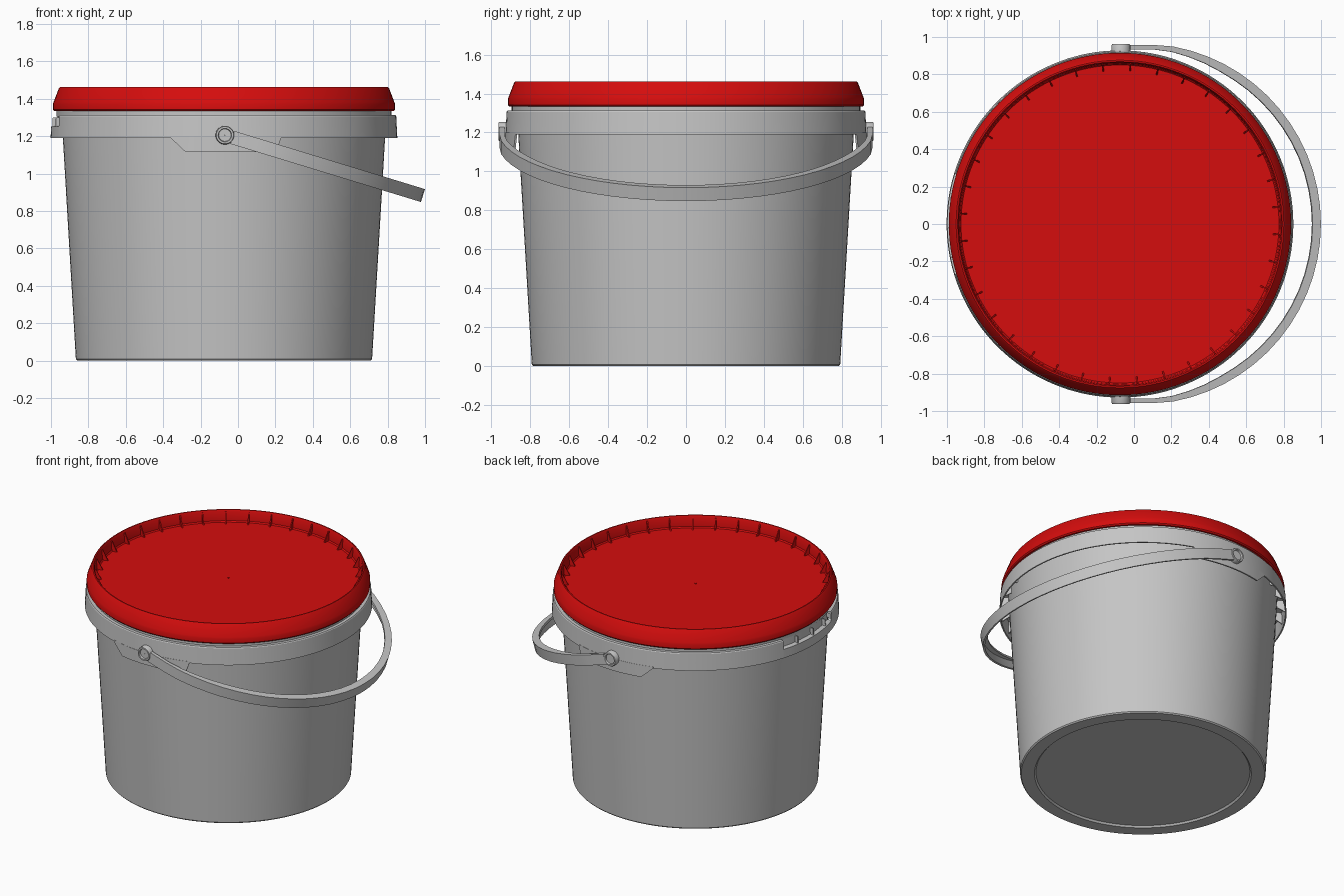
import bpy, bmesh
from math import sin, cos, asin, atan, sqrt, radians, tau, pi
from mathutils import Matrix, Vector

if "Cube" in bpy.data.objects:
    bpy.data.objects.remove(bpy.data.objects["Cube"])

CX = -0.075          # axis of the bucket
RIBS = 36


def material(name, rgb):
    m = bpy.data.materials.new(name)
    m.use_nodes = True
    color = (*rgb, 1)
    m.diffuse_color = color
    bsdf = m.node_tree.nodes["Principled BSDF"]
    bsdf.inputs["Base Color"].default_value = color
    bsdf.inputs["Roughness"].default_value = 0.5
    return m


GREY = material("grey plastic", (0.56, 0.56, 0.56))
RED = material("red plastic", (0.66, 0.004, 0.004))


def finish(bm, name, mat, angle=30):
    """Turn a bmesh into an object, smooth except at sharp edges."""
    bmesh.ops.remove_doubles(bm, verts=bm.verts, dist=1e-5)
    bmesh.ops.recalc_face_normals(bm, faces=bm.faces)
    for f in bm.faces:
        f.smooth = True
    for e in bm.edges:
        e.smooth = len(e.link_faces) == 2 and e.calc_face_angle(0) < radians(angle)
    me = bpy.data.meshes.new(name)
    bm.to_mesh(me)
    bm.free()
    me.materials.append(mat)
    ob = bpy.data.objects.new(name, me)
    bpy.context.collection.objects.link(ob)
    return ob


def loft(bm, rings, closed):
    """Skin a list of closed cross-sections; cap the ends when open."""
    rings = [[bm.verts.new(p) for p in ring] for ring in rings]
    n = len(rings[0])
    for i in range(len(rings) if closed else len(rings) - 1):
        a, b = rings[i], rings[(i + 1) % len(rings)]
        for j in range(n):
            k = (j + 1) % n
            bm.faces.new((a[j], a[k], b[k], b[j]))
    if not closed:
        bm.faces.new(rings[0])
        bm.faces.new(rings[-1])


def polar(r, a, z):
    return Vector((CX + r * cos(a), r * sin(a), z))


def revolve(bm, profile, start=0.0, end=360.0, steps=128):
    """Sweep a closed (radius, z) profile round the bucket axis."""
    full = end - start >= 360
    count = steps if full else steps + 1
    angles = [radians(start + (end - start) * i / steps) for i in range(count)]
    loft(bm, [[polar(r, a, z) for r, z in profile] for a in angles], full)


def ribs(bm, corners, offset, thick):
    """Thin radial gussets from a (radius, z) outline."""
    for i in range(RIBS):
        a = radians(offset) + tau * i / RIBS
        side = Vector((-sin(a), cos(a), 0)) * thick / 2
        pts = [polar(r, a, z) for r, z in corners]
        loft(bm, [[p - side for p in pts], [p + side for p in pts]], False)


# Tapered tub with a shallow foot ring and a neck under the lid
bm = bmesh.new()
revolve(bm, [(0.001, 0.012), (0.69, 0.012), (0.70, 0), (0.785, 0), (0.792, 0.008),
             (0.862, 1.2), (0.868, 1.305), (0.895, 1.305), (0.895, 1.345),
             (0.85, 1.345), (0.775, 0.03), (0.001, 0.03)])
finish(bm, "tub", GREY)

# Hanging skirt round the rim, stepped back at the opening notch
bm = bmesh.new()
revolve(bm, [(0.865, 1.3), (0.912, 1.297), (0.918, 1.19), (0.927, 1.19),
             (0.921, 1.306), (0.917, 1.312), (0.865, 1.312)], -163, 163, 116)
finish(bm, "rim_skirt", GREY)
bm = bmesh.new()
revolve(bm, [(0.86, 1.243), (0.914, 1.24), (0.918, 1.19), (0.927, 1.19),
             (0.924, 1.25), (0.895, 1.255), (0.89, 1.312), (0.865, 1.312)], 163, 197, 12)
finish(bm, "opening_notch", GREY)

# Gussets between tub and skirt
bm = bmesh.new()
ribs(bm, [(0.86, 1.3), (0.916, 1.298), (0.918, 1.215), (0.862, 1.25)], 1.2, 0.008)
finish(bm, "skirt_ribs", GREY)

# Lid with raised rim and sunken panel
bm = bmesh.new()
revolve(bm, [(0.001, 1.38), (0.85, 1.38), (0.857, 1.388), (0.862, 1.452), (0.868, 1.462),
             (0.876, 1.462), (0.883, 1.455), (0.911, 1.382), (0.915, 1.37), (0.915, 1.342),
             (0.908, 1.334), (0.885, 1.334), (0.885, 1.36), (0.001, 1.36)])
finish(bm, "lid", RED)
bm = bmesh.new()
ribs(bm, [(0.864, 1.375), (0.864, 1.45), (0.855, 1.45), (0.818, 1.375)], 6.2, 0.008)
finish(bm, "lid_ribs", RED)
bm = bmesh.new()
revolve(bm, [(0.001, 1.378), (0.006, 1.378), (0.006, 1.384), (0.001, 1.384)], steps=12)
finish(bm, "lid_centre_pip", RED)

# Handle lugs: skirt flaps dropping below the rim, and pivot bosses
TOP, LOW = 1.2, 1.115
for side, label in ((-1, "front"), (1, "back")):
    bm = bmesh.new()
    xs = [-0.285, -0.205] + [-0.205 + 0.485 * i / 12 for i in range(1, 13)] + [0.305]
    rings = []
    for i, x in enumerate(xs):
        a = side * (pi / 2 - asin(x / 0.927))
        z = TOP - 0.01 if i in (0, len(xs) - 1) else LOW
        rings.append([polar(0.918, a, TOP), polar(0.928, a, TOP),
                      polar(0.928, a, z), polar(0.918, a, z)])
    loft(bm, rings, False)
    finish(bm, label + "_lug", GREY)

    bm = bmesh.new()
    outline = [(0.001, 0.9), (0.05, 0.9), (0.05, 0.955), (0.046, 0.962), (0.036, 0.962),
               (0.033, 0.95), (0.001, 0.95)]
    angles = [tau * i / 32 for i in range(32)]
    loft(bm, [[Vector((-0.07 + r * cos(a), side * y, 1.205 + r * sin(a)))
               for r, y in outline] for a in angles], True)
    finish(bm, label + "_pivot", GREY)

# Bail handle: angle section swept along a bow in a tilted plane
tilt = atan(0.305)
pivot = Vector((-0.07, 0, 1.205))
along = Vector((cos(tilt), 0, -sin(tilt)))
up = Vector((sin(tilt), 0, cos(tilt)))
R, C = 0.965, 0.024
end = asin(sqrt(R * R - (0.2 - C) ** 2) / R)
STEPS = 28
bow = [(C + R * cos(t), R * sin(t)) for t in
       [-end + 2 * end * i / STEPS for i in range(STEPS + 1)]]
path = [(-0.03, -0.957), (0.1, -0.957)] + bow + [(0.1, 0.957), (-0.03, 0.957)]
pts = [pivot + along * ((x + 0.07) / cos(tilt)) + Vector((0, y, 0)) for x, y in path]
bm = bmesh.new()
rings = []
for i, p in enumerate(pts):
    tangent = (pts[min(i + 1, len(pts) - 1)] - pts[max(i - 1, 0)]).normalized()
    inward = up.cross(tangent).normalized()
    d = 0.024 + 0.022 * min(1, max(0, (path[i][0] - 0.1) / 0.4))
    section = [(0, -0.036), (0, 0.036), (d, 0.036), (d, 0.02), (0.014, 0.02), (0.014, -0.036)]
    rings.append([p + inward * n + up * h for n, h in section])
loft(bm, rings, False)
finish(bm, "handle", GREY, 20)
